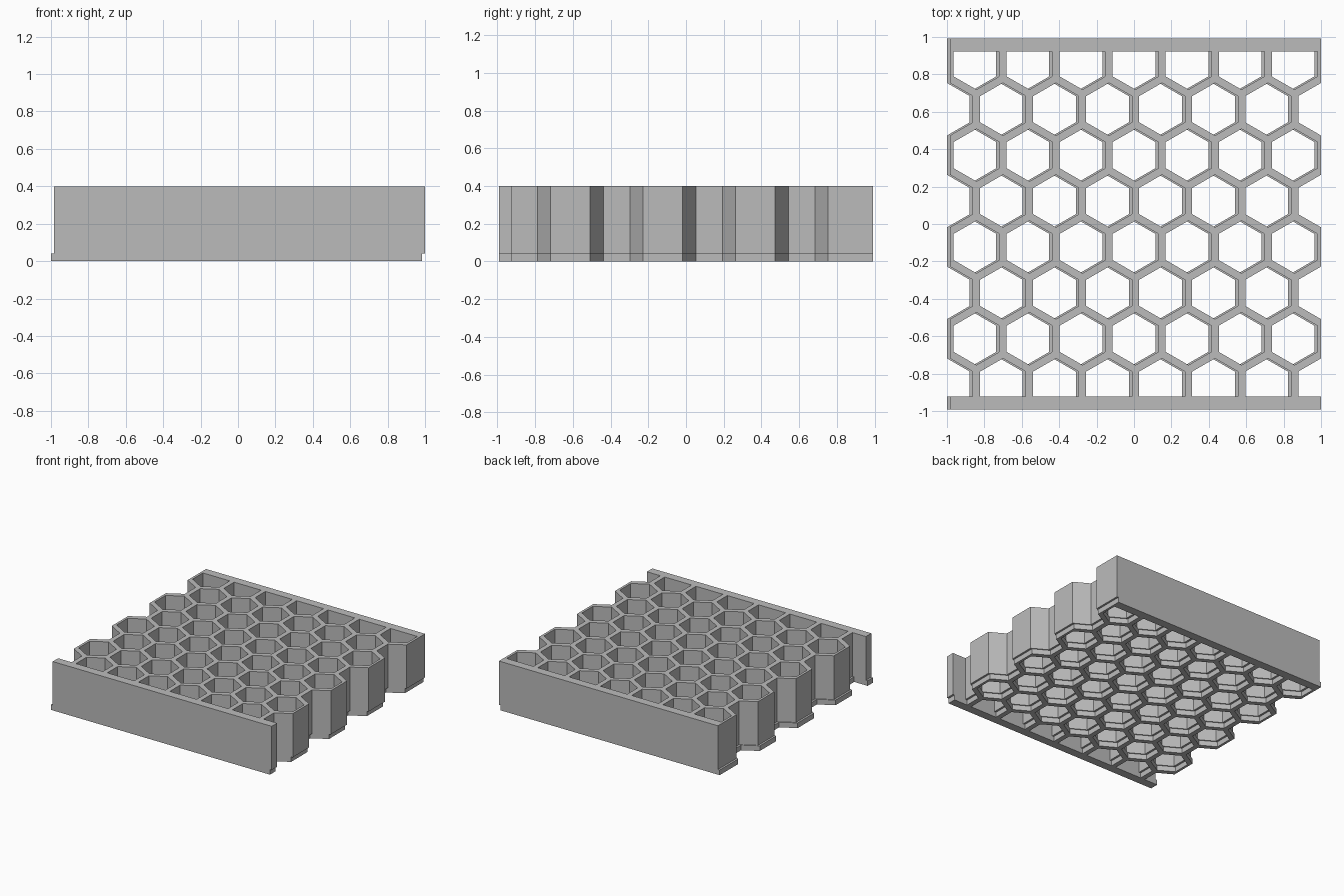
import bpy, bmesh, math

cube = bpy.data.objects.get("Cube")
if cube:
    bpy.data.objects.remove(cube, do_unlink=True)

# Overall dimensions
SHIFT = 0.016              # sideways step between the two layers
WIDTH = 2 - SHIFT
HALF_DEPTH = 0.992
BAR_INNER = 0.922          # inner face of the front and back bars
PITCH = WIDTH / 7
ROW = PITCH * math.sqrt(3) / 2
RADIUS = (PITCH - 0.04) / math.sqrt(3)

gray = bpy.data.materials.new("light gray")
gray.use_nodes = True
gray.diffuse_color = (0.5, 0.5, 0.5, 1)
gray.node_tree.nodes["Principled BSDF"].inputs["Base Color"].default_value = (0.5, 0.5, 0.5, 1)


def prism(bm, points, z0, z1):
    """Closed upright prism over a counter-clockwise outline."""
    low = [bm.verts.new((x, y, z0)) for x, y in points]
    high = [bm.verts.new((x, y, z1)) for x, y in points]
    bm.faces.new(low[::-1])
    bm.faces.new(high)
    n = len(points)
    for i in range(n):
        j = (i + 1) % n
        bm.faces.new((low[i], low[j], high[j], high[i]))


def to_object(bm, name):
    mesh = bpy.data.meshes.new(name)
    bm.to_mesh(mesh)
    bm.free()
    obj = bpy.data.objects.new(name, mesh)
    bpy.context.collection.objects.link(obj)
    return obj


def hexagon(cx, cy):
    """Pointed hexagon, cut straight where it meets a bar."""
    points = []
    for i in range(6):
        a = math.radians(60 * i + 30)
        y = cy + RADIUS * math.sin(a)
        if i in (1, 4) and abs(y) > BAR_INNER:
            continue
        points.append((cx + RADIUS * math.cos(a), max(-BAR_INNER, min(BAR_INNER, y))))
    return points


def honeycomb_layer(name, centre, z0, z1):
    # Slab
    bm = bmesh.new()
    w, d = WIDTH / 2, HALF_DEPTH
    prism(bm, [(centre - w, -d), (centre + w, -d), (centre + w, d), (centre - w, d)], z0, z1)
    layer = to_object(bm, name)
    layer.data.materials.append(gray)

    # Hexagonal cells; every other row has half cells at its ends
    bm = bmesh.new()
    for row in range(8):
        count = 7 + (row + 1) % 2
        for col in range(count):
            x = centre + (col - (count - 1) / 2) * PITCH
            prism(bm, hexagon(x, (row - 3.5) * ROW), z0 - 0.1, z1 + 0.1)
    cutter = to_object(bm, name + "_cutter")
    cutter.hide_render = True

    # Cut the cells and keep the finished mesh
    cut = layer.modifiers.new("cells", 'BOOLEAN')
    cut.operation = 'DIFFERENCE'
    cut.solver = 'EXACT'
    cut.object = cutter
    bpy.context.view_layer.update()
    result = layer.evaluated_get(bpy.context.evaluated_depsgraph_get())
    mesh = bpy.data.meshes.new_from_object(result)
    layer.modifiers.clear()
    layer.data = mesh
    mesh.materials.clear()
    mesh.materials.append(gray)
    for face in mesh.polygons:
        face.material_index = 0
    bpy.data.objects.remove(cutter, do_unlink=True)


honeycomb_layer("upper_honeycomb", SHIFT / 2, 0.042, 0.4)
honeycomb_layer("base_honeycomb", -SHIFT / 2, 0, 0.042)
